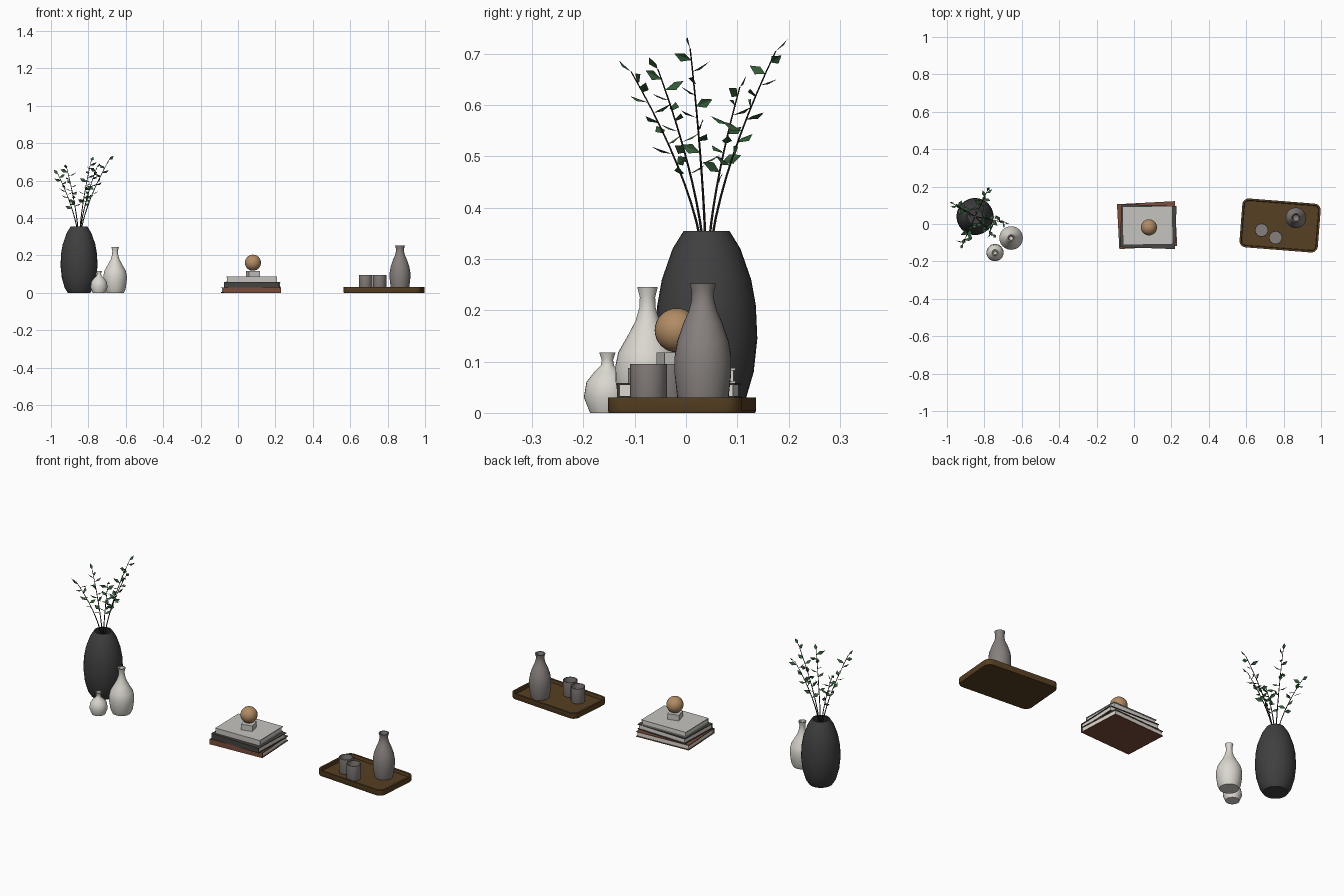
import bpy, bmesh, math, random
from mathutils import Vector, Matrix

if "Cube" in bpy.data.objects:
    bpy.data.objects.remove(bpy.data.objects["Cube"])

random.seed(4)


def material(name, rgb):
    m = bpy.data.materials.new(name)
    m.diffuse_color = (*rgb, 1)
    m.use_nodes = True
    m.node_tree.nodes["Principled BSDF"].inputs["Base Color"].default_value = m.diffuse_color
    return m


CHARCOAL = material("charcoal", (0.05, 0.05, 0.052))
CREAM = material("cream", (0.70, 0.68, 0.62))
RUST = material("rust", (0.20, 0.075, 0.045))
DARK = material("dark_grey", (0.06, 0.058, 0.055))
STONE = material("light_stone", (0.56, 0.55, 0.52))
WOOD = material("light_wood", (0.44, 0.26, 0.13))
WALNUT = material("walnut", (0.095, 0.05, 0.016))
TAUPE = material("taupe", (0.24, 0.215, 0.205))
GREEN = material("leaf_green", (0.035, 0.105, 0.04))
TWIG = material("twig_brown", (0.025, 0.018, 0.014))


def finish(name, bm, mat, smooth=None, fix=True):
    if fix:
        bmesh.ops.recalc_face_normals(bm, faces=bm.faces)
    me = bpy.data.meshes.new(name)
    bm.to_mesh(me)
    bm.free()
    me.materials.append(mat)
    ob = bpy.data.objects.new(name, me)
    bpy.context.collection.objects.link(ob)
    if smooth:
        bpy.ops.object.select_all(action='DESELECT')
        ob.select_set(True)
        bpy.context.view_layer.objects.active = ob
        bpy.ops.object.shade_smooth_by_angle(angle=math.radians(smooth))
    return ob


def lathe(name, profile, loc, mat, n=32, smooth=35):
    bm = bmesh.new()
    vs = [bm.verts.new((r, 0, z)) for r, z in profile]
    es = [bm.edges.new(p) for p in zip(vs, vs[1:])]
    bmesh.ops.spin(bm, geom=vs + es, cent=(0, 0, 0), axis=(0, 0, 1),
                   angle=2 * math.pi, steps=n, use_duplicate=False)
    bmesh.ops.remove_doubles(bm, verts=bm.verts, dist=1e-5)
    bmesh.ops.translate(bm, verts=bm.verts, vec=loc)
    return finish(name, bm, mat, smooth)


def box(name, size, mat, matrix):
    bm = bmesh.new()
    bmesh.ops.create_cube(bm, size=1, matrix=matrix @ Matrix.Diagonal((*size, 1)))
    return finish(name, bm, mat)


# Vases on the left
VX, VY = -0.85, 0.04
lathe("large_vase", [(0, 0), (0.06, 0), (0.076, 0.025), (0.092, 0.08), (0.099, 0.145),
                     (0.096, 0.21), (0.087, 0.26), (0.066, 0.32), (0.045, 0.354),
                     (0.038, 0.354), (0.058, 0.31), (0.08, 0.24), (0.085, 0.12),
                     (0.055, 0.02), (0, 0.02)], (VX, VY, 0), CHARCOAL)
lathe("tall_cream_vase", [(0, 0), (0.047, 0), (0.056, 0.02), (0.062, 0.06), (0.063, 0.09),
                          (0.057, 0.118), (0.037, 0.153), (0.023, 0.18), (0.016, 0.205),
                          (0.015, 0.225), (0.02, 0.245), (0.015, 0.245), (0.011, 0.22),
                          (0.011, 0.2), (0, 0.19)], (-0.657, -0.075, 0), CREAM)
lathe("small_cream_vase", [(0, 0), (0.034, 0), (0.046, 0.03), (0.041, 0.06), (0.027, 0.078),
                           (0.013, 0.092), (0.011, 0.103), (0.016, 0.118), (0.011, 0.118),
                           (0.008, 0.1), (0, 0.09)], (-0.743, -0.153, 0), CREAM)

# Branches: bent stems with folded diamond leaves
tips = [(-0.915, -0.107, 0.665), (-0.755, -0.055, 0.67), (-0.69, 0.008, 0.71),
        (-0.963, 0.105, 0.635), (-0.785, 0.175, 0.705)]


def add_leaf(bm, p, d, length, width):
    d = d.normalized()
    ref = Vector((random.uniform(-1, 1), random.uniform(-1, 1), 1.0))
    side = d.cross(ref).normalized()
    side = Matrix.Rotation(random.uniform(-0.8, 0.8), 3, d) @ side
    fold = d.cross(side) * width * 0.15
    mid = p + d * length * 0.5
    a, t = bm.verts.new(p), bm.verts.new(p + d * length)
    l, r = bm.verts.new(mid + side * width / 2 + fold), bm.verts.new(mid - side * width / 2 + fold)
    bm.faces.new((a, r, t))
    bm.faces.new((a, t, l))


for k, tip in enumerate(tips):
    tip = Vector(tip)
    out = Vector((tip.x - VX, tip.y - VY, 0))
    base = Vector((VX, VY, 0.30)) + out * 0.05

    def at(t):
        h = base.lerp(tip, max(t, 0) ** 1.5)
        return Vector((h.x, h.y, base.z + (tip.z - base.z) * t))

    bm = bmesh.new()
    rings = []
    for i in range(-3, 11):
        rad = 0.003 - 0.00015 * max(i, 0)
        rings.append([bm.verts.new(at(i / 10) + Vector((rad * math.cos(a), rad * math.sin(a), 0)))
                      for a in (j * math.pi / 3 for j in range(6))])
    for lo, hi in zip(rings, rings[1:]):
        for j in range(6):
            bm.faces.new((lo[j], lo[(j + 1) % 6], hi[(j + 1) % 6], hi[j]))
    bm.faces.new(rings[0][::-1])
    bm.faces.new(rings[-1])
    finish(f"stem_{k + 1}", bm, TWIG, 40)

    bm = bmesh.new()
    for i in range(10):
        t = 0.45 + 0.055 * i
        along = (at(t + 0.02) - at(t - 0.02)).normalized()
        ang = i * 2.4 + k
        d = Vector((math.cos(ang), math.sin(ang), 0)) + along * 0.45
        add_leaf(bm, at(t), d, random.uniform(0.036, 0.046), 0.02)
    add_leaf(bm, tip, (at(1) - at(0.9)).normalized() + out.normalized() * 0.5, 0.034, 0.018)
    finish(f"leaves_{k + 1}", bm, GREEN, fix=False)


# Books: two covers, a spine at the front and a page block
def book(name, w, d, z, h, loc, deg, cover):
    c = 0.004
    M = Matrix.Translation((loc[0], loc[1], z)) @ Matrix.Rotation(math.radians(deg), 4, 'Z')
    T = Matrix.Translation
    box(name + "_bottom_cover", (w, d, c), cover, M @ T((0, 0, c / 2)))
    box(name + "_top_cover", (w, d, c), cover, M @ T((0, 0, h - c / 2)))
    box(name + "_spine", (w, c, h - 2 * c), cover, M @ T((0, -d / 2 + c / 2, h / 2)))
    box(name + "_pages", (w - 0.008, d - c - 0.004, h - 2 * c), CREAM, M @ T((0, c / 2 - 0.002, h / 2)))


book("bottom_book", 0.31, 0.24, 0, 0.029, (0.07, -0.006), 3, RUST)
book("middle_book", 0.295, 0.23, 0.029, 0.029, (0.076, -0.014), -2, DARK)
book("top_book", 0.268, 0.205, 0.058, 0.029, (0.073, -0.008), 1, STONE)

# Ball on a small block
box("ball_block", (0.061, 0.061, 0.031), STONE,
    Matrix.Translation((0.08, -0.02, 0.1025)) @ Matrix.Rotation(math.radians(15), 4, 'Z'))
bm = bmesh.new()
bmesh.ops.create_uvsphere(bm, u_segments=32, v_segments=16, radius=0.043,
                          matrix=Matrix.Translation((0.08, -0.018, 0.161)))
finish("wooden_ball", bm, WOOD, 60)


# Tray: rounded rectangle with a raised rim
def rounded(bm, w, d, r, z):
    vs = []
    for q, (sx, sy) in enumerate(((1, 1), (-1, 1), (-1, -1), (1, -1))):
        for i in range(7):
            a = (q + i / 6) * math.pi / 2
            vs.append(bm.verts.new((sx * (w / 2 - r) + r * math.cos(a),
                                    sy * (d / 2 - r) + r * math.sin(a), z)))
    return vs


bm = bmesh.new()
loops = [rounded(bm, *s) for s in ((0.416, 0.258, 0.033, 0), (0.42, 0.262, 0.035, 0.004),
                                   (0.42, 0.262, 0.035, 0.03), (0.40, 0.242, 0.025, 0.03),
                                   (0.396, 0.238, 0.023, 0.012))]
for lo, hi in zip(loops, loops[1:]):
    for j in range(len(lo)):
        n = (j + 1) % len(lo)
        bm.faces.new((lo[j], lo[n], hi[n], hi[j]))
bm.faces.new(loops[0][::-1])
bm.faces.new(loops[-1])
bm.transform(Matrix.Translation((0.781, -0.008, 0)) @ Matrix.Rotation(math.radians(-4.5), 4, 'Z'))
finish("tray", bm, WALNUT, 30)

# Carafe and two cups on the tray
lathe("carafe", [(0, 0.012), (0.045, 0.012), (0.05, 0.03), (0.055, 0.075), (0.055, 0.11),
                 (0.05, 0.14), (0.038, 0.175), (0.027, 0.2), (0.022, 0.22), (0.022, 0.238),
                 (0.026, 0.252), (0.02, 0.252), (0.017, 0.235), (0.017, 0.215), (0, 0.2)],
      (0.866, 0.033, 0), TAUPE)
for k, (x, y) in enumerate(((0.682, -0.033), (0.757, -0.073))):
    lathe(f"cup_{k + 1}", [(0, 0.012), (0.033, 0.012), (0.036, 0.018), (0.036, 0.095),
                           (0.032, 0.095), (0.032, 0.022), (0, 0.022)], (x, y, 0), TAUPE)
